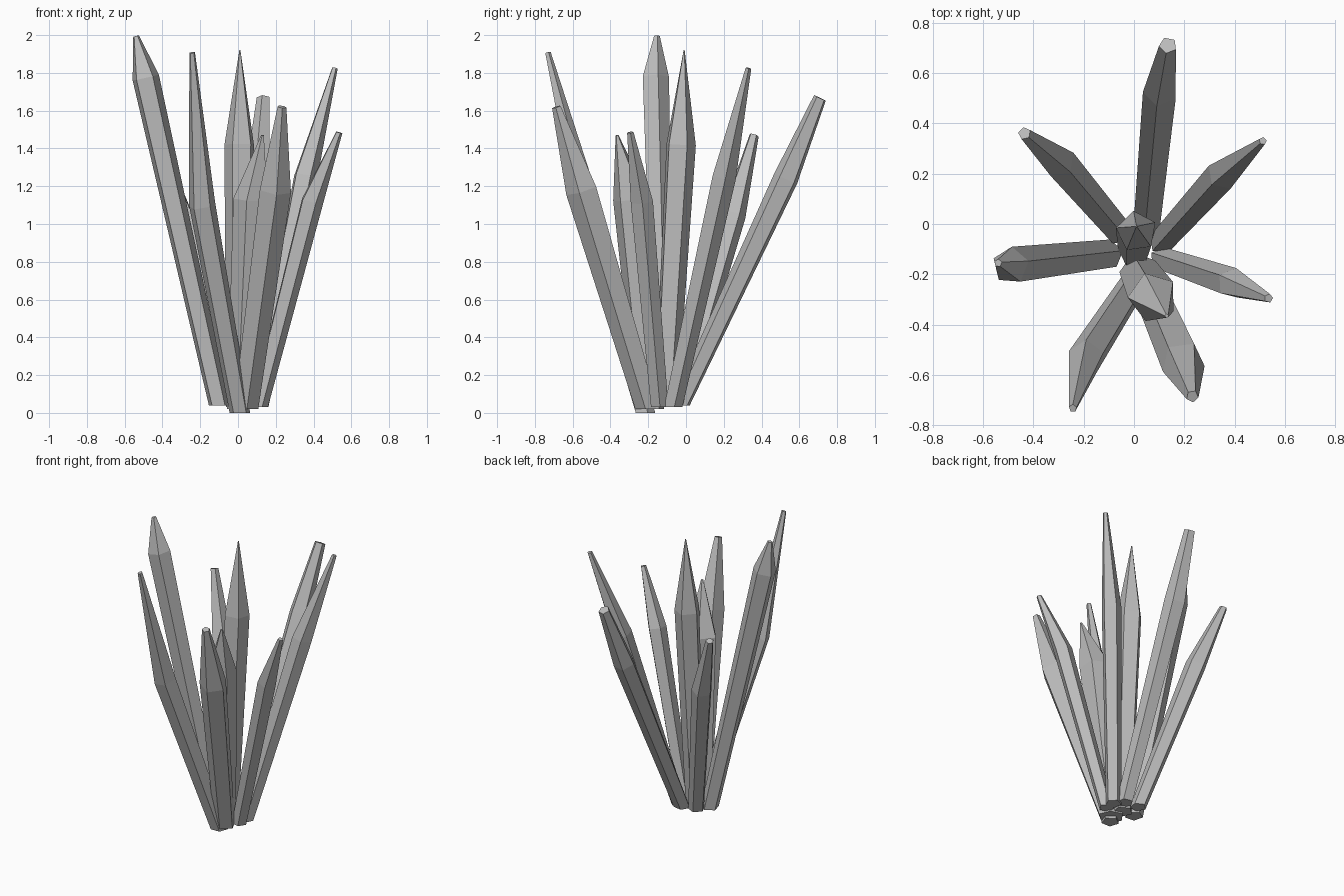
import bpy, bmesh, math
from mathutils import Vector

cube = bpy.data.objects.get("Cube")
if cube:
    bpy.data.objects.remove(cube)

SIDES = 5

stone = bpy.data.materials.new("crystal_grey")
stone.use_nodes = True
grey = (0.5, 0.5, 0.5, 1)
stone.diffuse_color = grey
stone.node_tree.nodes["Principled BSDF"].inputs["Base Color"].default_value = grey


def ring(bm, centre, axis, radius, phase):
    """Five-sided ring of vertices square to the axis."""
    u = (Vector((1, 0, 0)) - axis * axis.x).normalized()
    v = axis.cross(u)
    verts = []
    for i in range(SIDES):
        a = math.radians(phase) + math.tau * i / SIDES
        verts.append(bm.verts.new(centre + radius * (math.cos(a) * u + math.sin(a) * v)))
    return verts


def crystal(name, base, shoulder, tip, radius, tip_radius, phase):
    """Slender shard: narrow foot, wide shoulder, small cut tip."""
    base, shoulder, tip = Vector(base), Vector(shoulder), Vector(tip)
    lean = (shoulder - base).normalized()
    bm = bmesh.new()
    rings = [
        ring(bm, base, Vector((0, 0, 1)), radius * 0.78, phase),
        ring(bm, shoulder, lean, radius, phase),
        ring(bm, tip, lean, tip_radius, phase),
    ]
    for low, high in zip(rings, rings[1:]):
        for i in range(SIDES):
            j = (i + 1) % SIDES
            bm.faces.new((low[i], low[j], high[j], high[i]))
    bm.faces.new(rings[0][::-1])
    bm.faces.new(rings[-1])
    bmesh.ops.recalc_face_normals(bm, faces=bm.faces[:])
    mesh = bpy.data.meshes.new(name)
    bm.to_mesh(mesh)
    bm.free()
    mesh.materials.append(stone)
    obj = bpy.data.objects.new(name, mesh)
    bpy.context.collection.objects.link(obj)


# Upright shards in the middle
crystal("centre_crystal", (0, -.11, .03), (.01, -.03, 1.42), (.01, -.01, 1.92), .083, .003, 26)
crystal("inner_front_crystal", (.02, -.19, .02), (.075, -.29, 1.13), (.13, -.365, 1.47), .1, .008, 37)

# Outer shards, leaning outwards all round
crystal("back_crystal", (.05, -.03, .04), (.105, .53, 1.24), (.135, .71, 1.667), .07, .036, 42)
crystal("back_right_crystal", (-.06, -.03, .05), (-.3, .25, 1.05), (-.435, .36, 1.47), .068, .026, 27)
crystal("right_crystal", (-.1, -.12, .04), (-.49, -.165, 1.775), (-.54, -.155, 1.995), .075, .016, 14)
crystal("front_right_crystal", (.01, -.22, 0), (-.19, -.53, 1.1), (-.243, -.732, 1.907), .073, .016, 18)
crystal("front_left_crystal", (.04, -.2, .02), (.195, -.55, 1.18), (.232, -.685, 1.62), .088, .025, 60)
crystal("left_crystal", (.11, -.14, .03), (.39, -.235, 1.12), (.535, -.295, 1.485), .062, .018, 75)
crystal("back_left_crystal", (.11, -.07, .03), (.355, .2, 1.25), (.512, .33, 1.825), .066, .016, 9)
